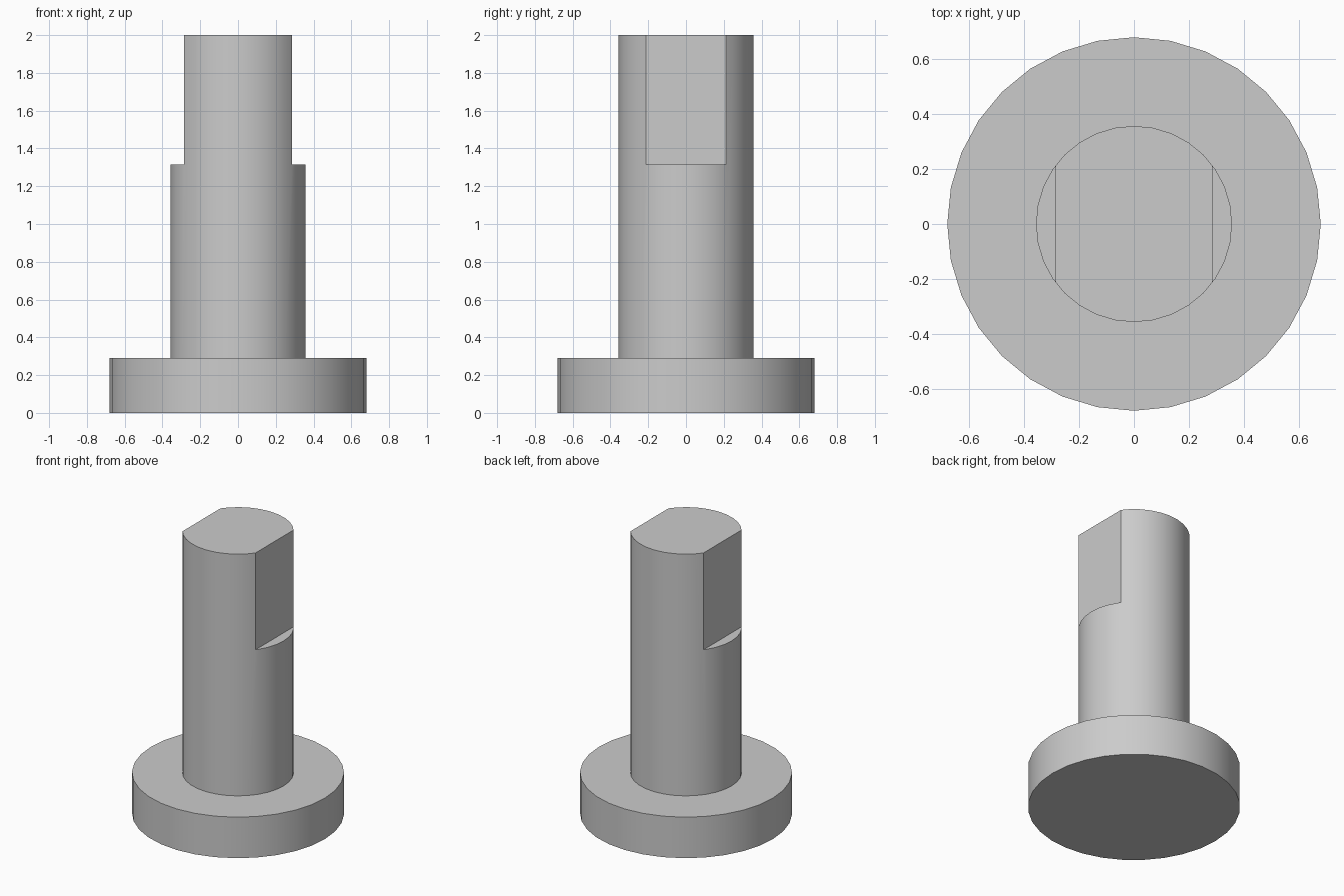
import bpy
import math

default = bpy.data.objects.get("Cube")
if default:
    bpy.data.objects.remove(default, do_unlink=True)

SIDES = 32
BASE_RADIUS, BASE_TOP = 0.68, 0.29
SHAFT_RADIUS, SHAFT_TOP = 0.357, 2.0
FLAT_X, FLAT_BOTTOM = 0.286, 1.315

steel = bpy.data.materials.new("plain grey")
steel.use_nodes = True
grey = (0.6, 0.6, 0.6, 1)
steel.diffuse_color = grey
steel.node_tree.nodes["Principled BSDF"].inputs["Base Color"].default_value = grey


def cylinder(name, radius, bottom, top):
    # The quarter turn-aligned ring puts vertices on both axes
    bpy.ops.mesh.primitive_cylinder_add(
        vertices=SIDES, radius=radius, depth=top - bottom,
        location=(0, 0, (bottom + top) / 2))
    obj = bpy.context.object
    obj.name = name
    obj.data.materials.append(steel)
    return obj


def cut_flat(target, side):
    # Box that removes one side of the shaft above the ledge
    bpy.ops.mesh.primitive_cube_add(
        size=1, location=(side * (FLAT_X + 0.5), 0, FLAT_BOTTOM + 0.5))
    cutter = bpy.context.object
    cutter.hide_render = True
    cut = target.modifiers.new("flat", "BOOLEAN")
    cut.operation = "DIFFERENCE"
    cut.solver = "EXACT"
    cut.object = cutter
    bpy.context.view_layer.objects.active = target
    bpy.ops.object.modifier_apply(modifier=cut.name)
    bpy.data.objects.remove(cutter, do_unlink=True)


# Round foot and the shaft with two wrench flats
base = cylinder("base_flange", BASE_RADIUS, 0, BASE_TOP)
shaft = cylinder("shaft", SHAFT_RADIUS, BASE_TOP, SHAFT_TOP)
for side in (-1, 1):
    cut_flat(shaft, side)

# Smooth round walls with crisp rims
for obj in (base, shaft):
    bpy.ops.object.select_all(action="DESELECT")
    obj.select_set(True)
    bpy.context.view_layer.objects.active = obj
    bpy.ops.object.shade_smooth_by_angle(angle=math.radians(30))
